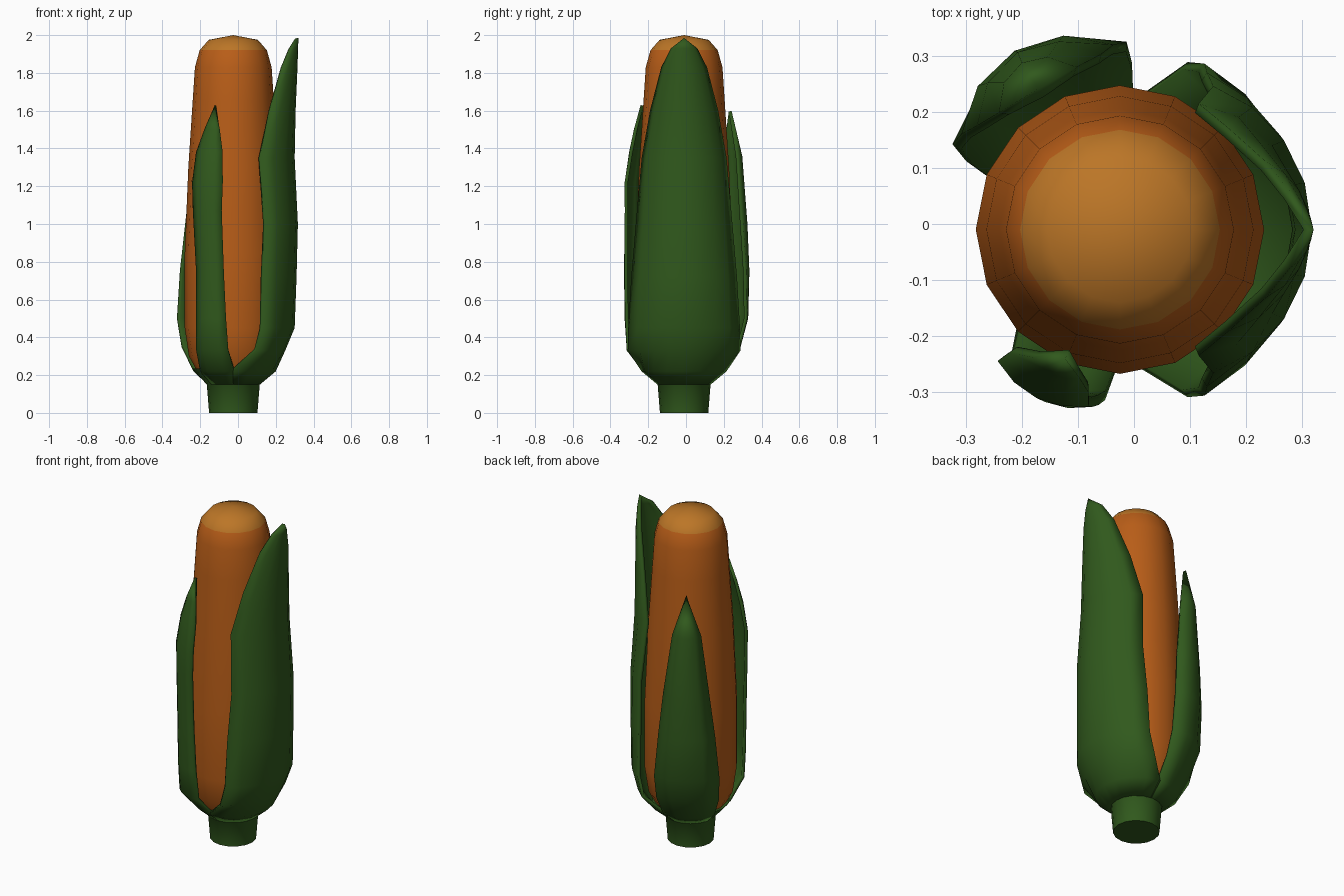
import bpy, bmesh
from math import sin, cos, radians, pi

if "Cube" in bpy.data.objects:
    bpy.data.objects.remove(bpy.data.objects["Cube"])

CX, CY = -0.025, -0.01   # axis of the cob


def material(name, color):
    m = bpy.data.materials.new(name)
    m.diffuse_color = (*color, 1)
    m.use_nodes = True
    m.node_tree.nodes["Principled BSDF"].inputs["Base Color"].default_value = m.diffuse_color
    return m


green = material("husk_green", (0.03, 0.1, 0.012))
orange = material("kernel_orange", (0.48, 0.11, 0.009))
amber = material("cap_amber", (0.5, 0.18, 0.02))


def finish(bm, name, mats, angle):
    me = bpy.data.meshes.new(name)
    bm.to_mesh(me)
    bm.free()
    ob = bpy.data.objects.new(name, me)
    bpy.context.collection.objects.link(ob)
    for m in mats:
        me.materials.append(m)
    bpy.ops.object.select_all(action='DESELECT')
    ob.select_set(True)
    bpy.context.view_layer.objects.active = ob
    bpy.ops.object.shade_smooth_by_angle(angle=radians(angle))
    return ob


def point(r, a, z):
    return (CX + r * cos(a), CY + r * sin(a), z)


def lathe(name, profile, mats, n=16, angle=40):
    bm = bmesh.new()
    rings = [[bm.verts.new(point(r, 2 * pi * i / n, z)) for i in range(n)]
             for z, r in profile]
    for lo, hi in zip(rings, rings[1:]):
        for i in range(n):
            j = (i + 1) % n
            bm.faces.new((lo[i], lo[j], hi[j], hi[i]))
    bmesh.ops.remove_doubles(bm, verts=bm.verts, dist=1e-4)
    if len(mats) > 1:                       # lighter crown
        for f in bm.faces:
            f.material_index = int(f.calc_center_median().z > 1.94)
    return finish(bm, name, mats, angle)


def leaf(name, rows, cols):
    """rows: height, middle radius, edge radius, start angle, end angle"""
    bm = bmesh.new()
    grid = []
    for z, mid, edge, a0, a1 in rows:
        row = []
        for c in range(cols):
            t = 2 * c / (cols - 1) - 1
            a = radians(a0 + (a1 - a0) * (t + 1) / 2)
            row.append(bm.verts.new(point(mid + (edge - mid) * t * t, a, z)))
        grid.append(row)
    for lo, hi in zip(grid, grid[1:]):
        for c in range(cols - 1):
            bm.faces.new((lo[c], lo[c + 1], hi[c + 1], hi[c]))
    bmesh.ops.remove_doubles(bm, verts=bm.verts, dist=1e-4)
    ob = finish(bm, name, [green], 40)
    s = ob.modifiers.new("thickness", 'SOLIDIFY')
    s.thickness = 0.018
    s.offset = -1


# Cob with rounded crown
lathe("cob", [(0.2, 0), (0.2, 0.18), (0.3, 0.235), (0.45, 0.257), (0.85, 0.257),
              (1.3, 0.238), (1.65, 0.215), (1.83, 0.203), (1.92, 0.178),
              (1.975, 0.13), (2.0, 0)], [orange, amber], angle=60)

# Stem flaring into the husk cup
lathe("stem", [(0, 0), (0, 0.128), (0.15, 0.14), (0.22, 0.205), (0.235, 0.215),
               (0.235, 0)], [green])

# Large leaf on the right
leaf("large_leaf", [
    (0.15, 0.141, 0.141, -90, 86), (0.22, 0.225, 0.225, -90, 86),
    (0.33, 0.275, 0.322, -68, 68), (0.45, 0.325, 0.332, -63, 63),
    (0.72, 0.335, 0.32, -61, 61), (1.0, 0.342, 0.305, -57, 57),
    (1.35, 0.325, 0.265, -58, 58), (1.6, 0.33, 0.265, -43, 43),
    (1.83, 0.34, 0.287, -25, 25), (1.93, 0.343, 0.31, -13, 13),
    (1.985, 0.345, 0.345, 0, 0)], 9)

# Narrow leaf at front left
leaf("front_leaf", [
    (0.15, 0.141, 0.141, -145, -88), (0.22, 0.22, 0.22, -143, -89),
    (0.33, 0.315, 0.305, -130, -95), (0.5, 0.33, 0.315, -129, -97),
    (0.75, 0.335, 0.32, -128, -99), (1.07, 0.335, 0.32, -132, -101),
    (1.22, 0.335, 0.32, -133, -100), (1.38, 0.312, 0.295, -132, -101),
    (1.5, 0.285, 0.275, -124, -105), (1.63, 0.25, 0.25, -113, -113)], 5)

# Broad short leaf at back left
leaf("back_leaf", [
    (0.15, 0.141, 0.141, 84, 165), (0.22, 0.225, 0.225, 84, 160),
    (0.35, 0.295, 0.3, 86, 156), (0.5, 0.355, 0.335, 88, 153),
    (0.75, 0.37, 0.33, 92, 149), (1.0, 0.365, 0.315, 96, 144),
    (1.36, 0.345, 0.3, 105, 136), (1.6, 0.29, 0.29, 120, 120)], 5)
